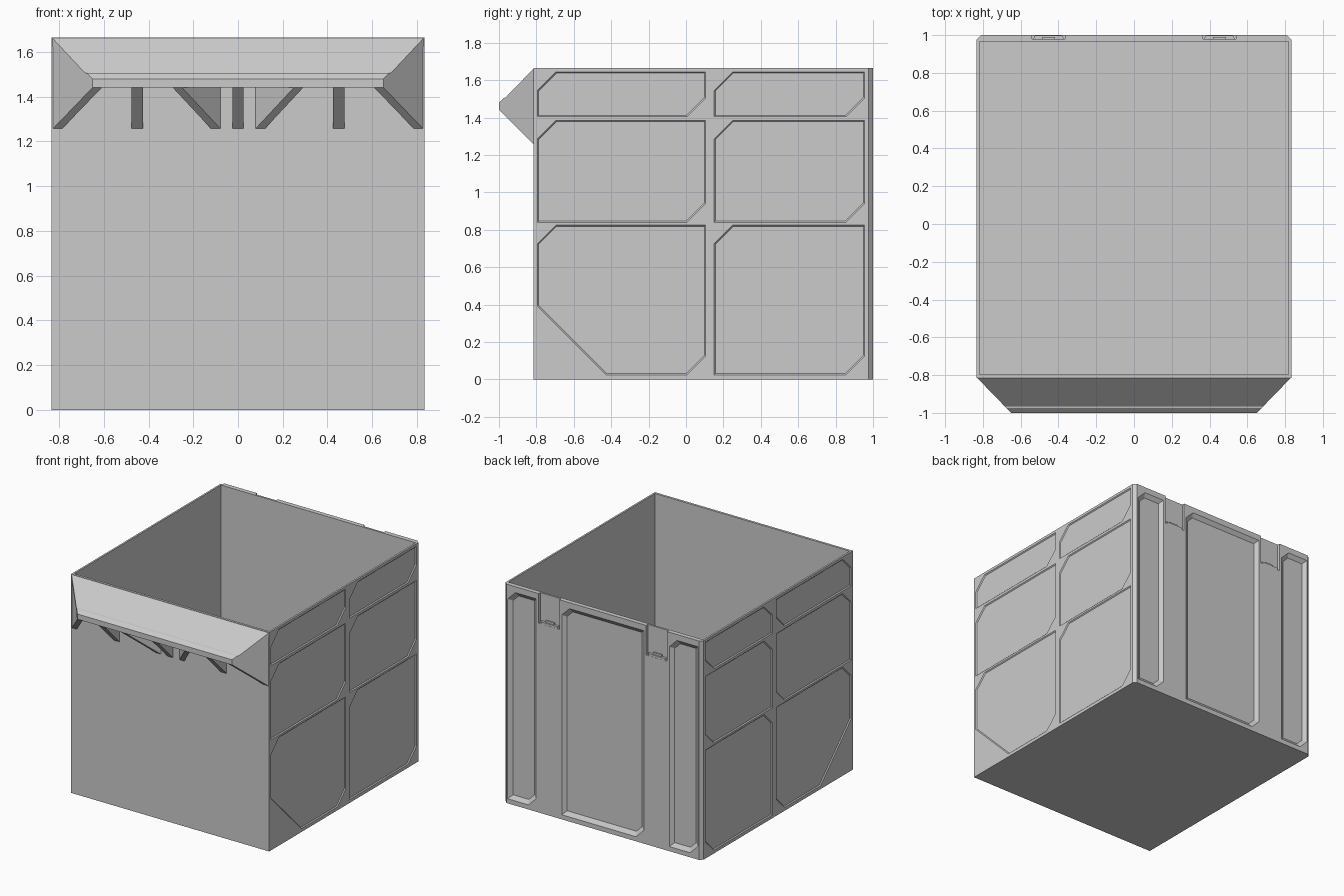
import bpy, bmesh
from mathutils import Vector

if "Cube" in bpy.data.objects:
    bpy.data.objects.remove(bpy.data.objects["Cube"])

W, FRONT, BACK, H = 0.833, -0.815, 1.0, 1.665


def loft(bm, rings):
    """Close a solid through a list of equal-length point rings."""
    loops = [[bm.verts.new(p) for p in ring] for ring in rings]
    n = len(loops[0])
    faces = [bm.faces.new(loops[0]), bm.faces.new(loops[-1])]
    for a, b in zip(loops, loops[1:]):
        for i in range(n):
            j = (i + 1) % n
            faces.append(bm.faces.new((a[i], a[j], b[j], b[i])))
    bmesh.ops.recalc_face_normals(bm, faces=faces)


def box(bm, x, y, z):
    loft(bm, [[(x[0], y[0], h), (x[1], y[0], h), (x[1], y[1], h), (x[0], y[1], h)] for h in z])


def finish(bm, name):
    mesh = bpy.data.meshes.new(name)
    bmesh.ops.recalc_face_normals(bm, faces=bm.faces[:])
    bm.to_mesh(mesh)
    bm.free()
    ob = bpy.data.objects.new(name, mesh)
    bpy.context.collection.objects.link(ob)
    return ob


def panel_outline(a0, a1, b0, b1, cut, corner=None):
    """Rectangle with two opposite corners cut, optionally a third."""
    c = corner or 0
    pts = [(a0 + c, b0)] + ([(a1 - cut, b0), (a1, b0 + cut)])
    pts += [(a1, b1), (a0 + cut, b1), (a0, b1 - cut)]
    if c:
        pts.append((a0, b0 + c))
    return [Vector(p) for p in pts]


def inset(pts, d):
    out = []
    for i, p in enumerate(pts):
        e1, e2 = (p - pts[i - 1]).normalized(), (pts[(i + 1) % len(pts)] - p).normalized()
        n1, n2 = Vector((-e1.y, e1.x)), Vector((-e2.y, e2.x))
        out.append(p + (n1 + n2) * (d / (1 + n1.dot(n2))))
    return out


def recess(bm, pts, depth, slope, place):
    loft(bm, [[place(p.x, p.y, d) for p in ring]
              for ring, d in ((pts, 0.03), (pts, 0), (inset(pts, slope), -depth))])


# Bin body with cut rear corners
bm = bmesh.new()
c = 0.023
plan = [(-W, FRONT), (W, FRONT), (W, BACK - c), (W - c, BACK), (-W + c, BACK), (-W, BACK - c)]
loft(bm, [[(x, y, z) for x, y in plan] for z in (0, H)])
body = finish(bm, "bin_body")

# Cutter: cavity, side recesses, rear recesses, latch notches
bm = bmesh.new()
box(bm, (-W + 0.014, W - 0.014), (FRONT + 0.018, 0.965), (0.02, H + 0.1))
for s in (-1, 1):
    for z0, z1 in ((0.025, 0.825), (0.84, 1.385), (1.405, 1.645)):
        for y0, y1 in ((-0.795, 0.105), (0.15, 0.955)):
            big = 0.368 if z0 < 0.1 and y0 < 0 else None
            recess(bm, panel_outline(y0, y1, z0, z1, 0.10, big), 0.007, 0.007,
                   lambda a, b, d: (s * (W + d), a, b))
for x0, x1 in ((-0.80, -0.56), (-0.345, 0.345), (0.56, 0.80)):
    recess(bm, panel_outline(-x1, -x0, 0.035, 1.62, 0.065), 0.022, 0.03,
           lambda a, b, d: (-a, BACK + d, b))
for s in (-1, 1):
    box(bm, sorted((s * 0.365, s * 0.54)), (0.98, 1.05), (1.44, H + 0.05))
cutter = finish(bm, "cutter")
cutter.hide_render = True
mod = body.modifiers.new("recesses", "BOOLEAN")
mod.operation, mod.solver, mod.object = "DIFFERENCE", "EXACT", cutter
bpy.context.view_layer.objects.active = body
body.select_set(True)
bpy.ops.object.modifier_apply(modifier=mod.name)
bpy.data.objects.remove(cutter)

# Small ledges at the foot of the rear notches
bm = bmesh.new()
for x in (-0.4525, 0.4525):
    loft(bm, [[(x - w, 0.975, z), (x + w, 0.975, z), (x + w - 0.015, BACK - 0.001, z),
               (x - w + 0.015, BACK - 0.001, z)] for w, z in ((0.085, 1.42), (0.085, 1.455))])
    box(bm, (x - 0.035, x + 0.035), (0.975, 0.99), (1.45, 1.47))
finish(bm, "latch_ledges")

# Front lip: sloping plate with tapered ends
bm = bmesh.new()
profile = [(FRONT + 0.003, H), (-0.965, 1.507), (-0.975, 1.505), (-1.0, 1.48), (-1.0, 1.44),
           (-0.975, 1.44), (-0.975, 1.47), (FRONT + 0.003, 1.63)]
half = lambda y: W - max(0, FRONT - y) * 0.183 / 0.185
loft(bm, [[(s * half(y), y, z) for y, z in profile] for s in (-1, 1)])
finish(bm, "front_lip")

# Gussets under the lip: end plates, diagonal plates and straight ribs
bm = bmesh.new()


def gusset(wall_x, tip_x, w):
    side = [(0, 1.255), (0.015, 1.255), (1, 1.44), (1, 1.475), (0, 1.65)]
    loft(bm, [[(wall_x + (tip_x - wall_x) * t + o, FRONT + 0.005 - 0.187 * t, z) for t, z in side]
              for o in (-w / 2, w / 2)])


for s in (-1, 1):
    gusset(s * (W - 0.022), s * 0.63, 0.042)
    gusset(s * 0.095, s * 0.27, 0.042)
    gusset(s * 0.45, s * 0.45, 0.05)
gusset(0, 0, 0.05)
finish(bm, "lip_gussets")
